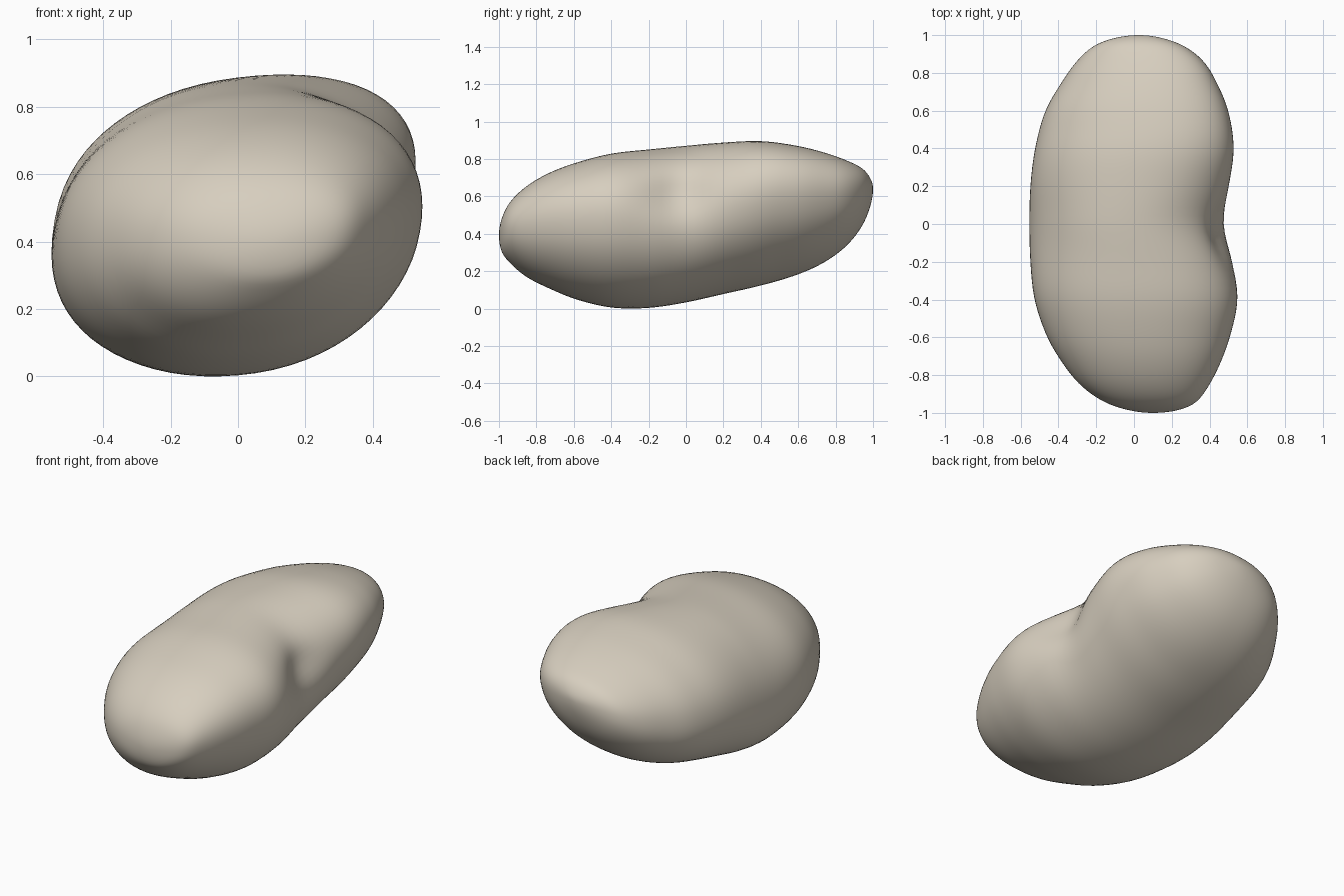
import bpy, bmesh, math
from mathutils import Vector

if "Cube" in bpy.data.objects:
    bpy.data.objects.remove(bpy.data.objects["Cube"])

# Outline along the length: y, left x, right x, bottom z, top z
KEYS = [
    (-1.0, .10, .10, .40, .40), (-.985, -.03, .235, .31, .49),
    (-.95, -.14, .32, .262, .565), (-.85, -.287, .40, .175, .665),
    (-.72, -.39, .465, .11, .74), (-.60, -.46, .508, .06, .785),
    (-.40, -.528, .55, .012, .838), (-.20, -.55, .525, .01, .86),
    (0.0, -.555, .48, .04, .88), (.20, -.55, .505, .085, .897),
    (.40, -.525, .53, .13, .905), (.60, -.47, .50, .19, .878),
    (.74, -.39, .443, .255, .843), (.86, -.305, .37, .345, .80),
    (.95, -.20, .25, .465, .752), (.985, -.10, .145, .555, .705),
    (1.0, .03, .03, .65, .65)]
ANG = [math.acos(-k[0]) for k in KEYS]
RINGS, SIDES = 72, 72


def outline(a):
    """Smooth (Hermite) interpolation of the outline at length angle a."""
    i = max(j for j in range(len(ANG) - 1) if ANG[j] <= a + 1e-9)
    h = ANG[i + 1] - ANG[i]
    t = (a - ANG[i]) / h

    def slope(j, c):
        lo, hi = max(j - 1, 0), min(j + 1, len(ANG) - 1)
        return (KEYS[hi][c] - KEYS[lo][c]) / (ANG[hi] - ANG[lo])
    res = []
    for c in range(1, 5):
        res.append((2*t**3 - 3*t*t + 1) * KEYS[i][c] + (3*t*t - 2*t**3) * KEYS[i+1][c]
                   + h * ((t**3 - 2*t*t + t) * slope(i, c) + (t**3 - t*t) * slope(i+1, c)))
    return res


def full(v):
    """Slightly fuller than a circle."""
    return math.copysign(abs(v) ** .94, v)


def point(a, t):
    """Point on the tilted oval section, with the dent on the inner curve."""
    y = -math.cos(a)
    l, r, b, top = outline(a)
    tilt = .13 + .28 * max(0, min(y, .5))
    tilt += .08 * math.cos(t) * (1 - 1.8 * math.exp(-(y / .25)**2))
    x = (l + r) / 2 + (r - l) / 2 * full(math.cos(t))
    z = (b + top) / 2 + (top - b) / 2 * full(math.sin(t + tilt))
    if x > 0:
        side = min(1, x / .35)
        x -= .05 * side * math.exp(-((y + .06) / .15)**2 - ((z - .62) / .10)**2)
    return Vector((x, y, z))


# Bean body: rings lofted from end to end, closed with fans
bm = bmesh.new()
rings = [[bm.verts.new(point(math.pi * i / RINGS, 2 * math.pi * j / SIDES))
          for j in range(SIDES)] for i in range(1, RINGS)]
ends = [bm.verts.new((.10, -1, .40)), bm.verts.new((.03, 1, .65))]
for j in range(SIDES):
    k = (j + 1) % SIDES
    for p, q in zip(rings, rings[1:]):
        bm.faces.new((p[j], p[k], q[k], q[j]))
    bm.faces.new((ends[0], rings[0][k], rings[0][j]))
    bm.faces.new((ends[1], rings[-1][j], rings[-1][k]))
# Ease out small ripples
for _ in range(3):
    bmesh.ops.smooth_vert(bm, verts=bm.verts, factor=.5,
                          use_axis_x=True, use_axis_y=False, use_axis_z=True)
bmesh.ops.recalc_face_normals(bm, faces=bm.faces)
low = min(v.co.z for v in bm.verts)
for v in bm.verts:
    v.co.z -= low
for f in bm.faces:
    f.smooth = True
mesh = bpy.data.meshes.new("bean")
bm.to_mesh(mesh)
bm.free()
bean = bpy.data.objects.new("bean", mesh)
bpy.context.collection.objects.link(bean)

# Warm pale beige
mat = bpy.data.materials.new("pale beige")
mat.diffuse_color = (.68, .62, .52, 1)
mat.use_nodes = True
mat.node_tree.nodes["Principled BSDF"].inputs["Base Color"].default_value = mat.diffuse_color
mesh.materials.append(mat)
